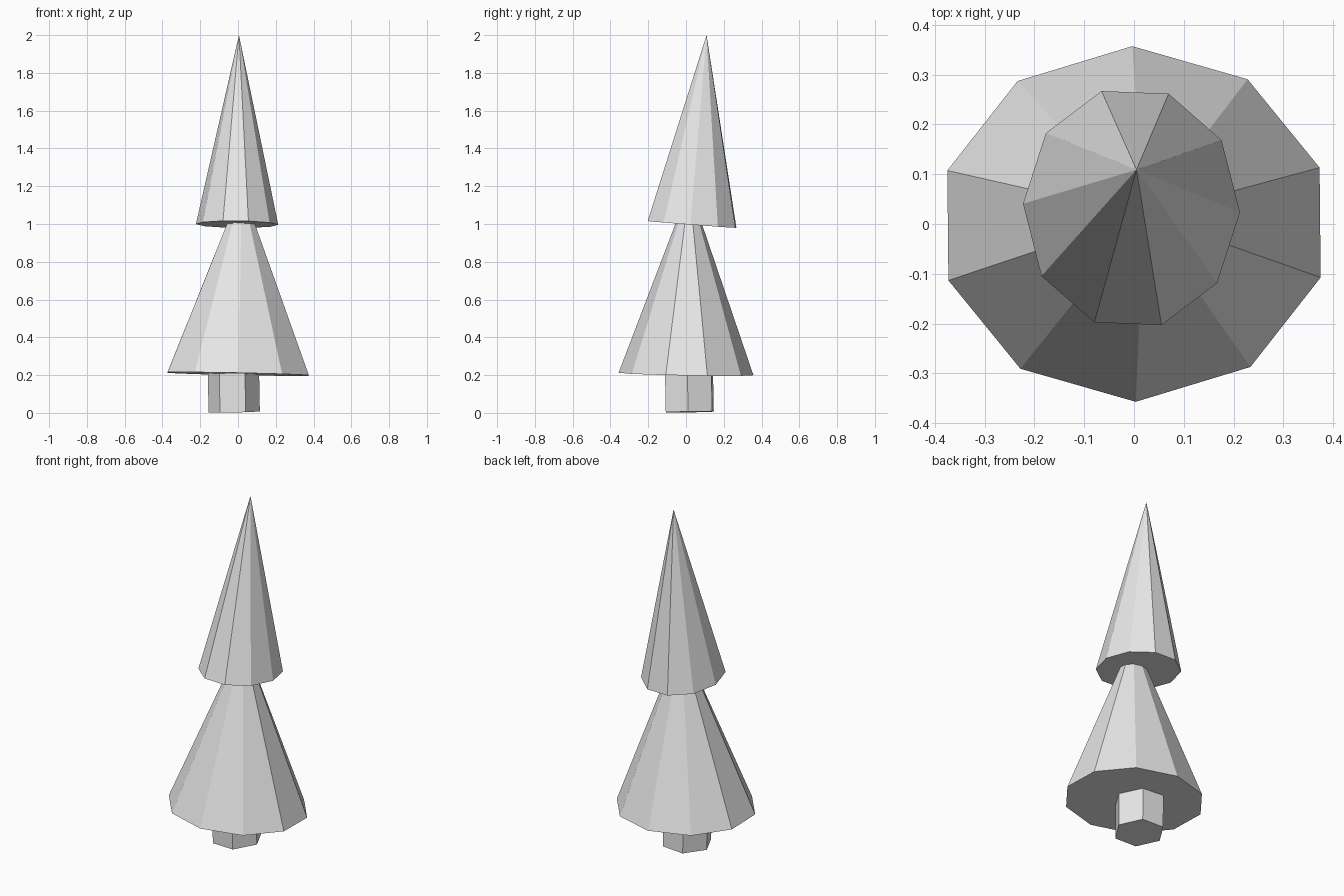
import bpy
import bmesh
from math import radians
from mathutils import Matrix, Vector

cube = bpy.data.objects.get("Cube")
if cube:
    bpy.data.objects.remove(cube, do_unlink=True)

# Single plain grey for the whole tree
grey = bpy.data.materials.new("plain_grey")
grey.use_nodes = True
colour = (0.8, 0.8, 0.8, 1)
grey.diffuse_color = colour
grey.node_tree.nodes["Principled BSDF"].inputs["Base Color"].default_value = colour


def tapered_part(name, sides, base, tip, radius_x, radius_y, turn, top_scale=0):
    """Flat-shaded prism or cone whose axis leans from base to tip."""
    base, axis = Vector(base), Vector(tip) - Vector(base)
    bm = bmesh.new()
    bmesh.ops.create_cone(bm, cap_ends=True, segments=sides,
                          radius1=1, radius2=top_scale, depth=1)
    bmesh.ops.remove_doubles(bm, verts=bm.verts, dist=0.0001)
    lean = Vector((0, 0, 1)).rotation_difference(axis).to_matrix().to_4x4()
    bm.transform(Matrix.Translation(base) @ lean
                 @ Matrix.Diagonal((radius_x, radius_y, axis.length, 1))
                 @ Matrix.Translation((0, 0, 0.5))
                 @ Matrix.Rotation(radians(turn), 4, "Z"))
    bmesh.ops.recalc_face_normals(bm, faces=bm.faces)
    mesh = bpy.data.meshes.new(name)
    bm.to_mesh(mesh)
    bm.free()
    mesh.materials.append(grey)
    bpy.context.collection.objects.link(bpy.data.objects.new(name, mesh))


# Short six-sided trunk, reaching up into the lower foliage
tapered_part("trunk", 6, (-0.02, 0.02, 0.005), (-0.025, 0.015, 0.26),
             0.136, 0.142, 26.5, top_scale=1)

# Two leaning ten-sided foliage cones
tapered_part("lower_foliage", 10, (0, 0, 0.206), (0.02, 0.018, 1.195),
             0.393, 0.357, 0.5)
tapered_part("upper_foliage", 10, (-0.005, 0.032, 0.998), (0.005, 0.109, 2),
             0.218, 0.245, 16)
